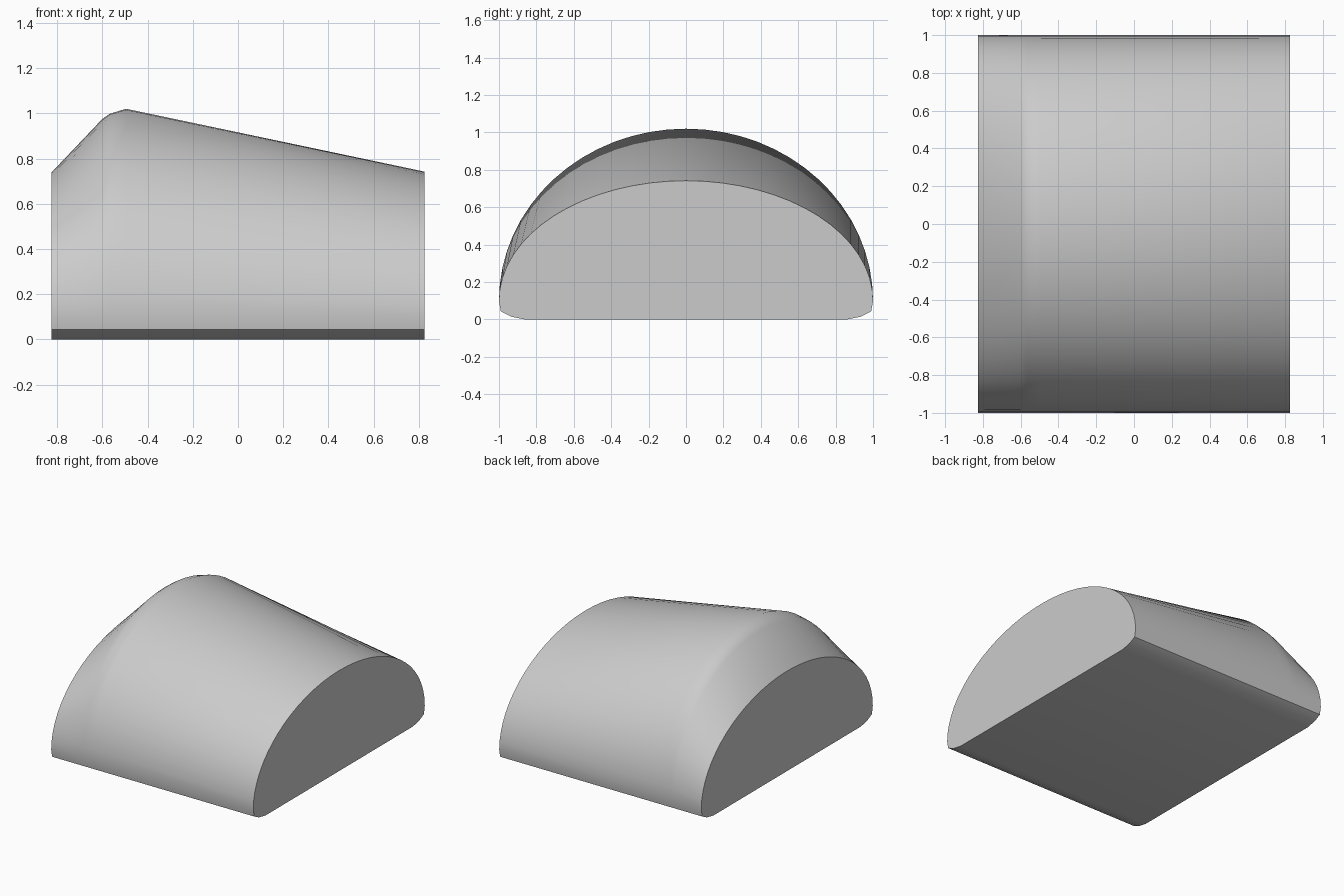
import bpy
import bmesh
import math

cube = bpy.data.objects.get("Cube")
if cube:
    bpy.data.objects.remove(cube, do_unlink=True)

# Material
grey = bpy.data.materials.new("light grey")
grey.use_nodes = True
colour = (0.6, 0.6, 0.6, 1.0)
grey.diffuse_color = colour
grey.node_tree.nodes["Principled BSDF"].inputs["Base Color"].default_value = colour

ARCH_STEPS = 32
SPRING = 0.1  # height where the arch meets the rounded foot


def section(x, height):
    """Half-ellipse arch over a flat base with softened lower corners."""
    arch = []
    for i in range(ARCH_STEPS + 1):
        a = math.pi * i / ARCH_STEPS
        arch.append((x, math.cos(a), SPRING + (height - SPRING) * math.sin(a)))
    foot = [(0.99, 0.043), (0.935, 0.015), (0.86, 0.0)]
    left = [(x, -y, z) for y, z in foot]
    right = [(x, y, z) for y, z in reversed(foot)]
    return arch + left + right


# Body: sections lofted along x, with a rounded ridge near one end
stations = [(-0.825, 0.738), (-0.6, 0.975), (-0.567, 0.998),
            (-0.495, 1.02), (0.825, 0.742)]
bm = bmesh.new()
rings = [[bm.verts.new(p) for p in section(x, h)] for x, h in stations]
for a, b in zip(rings, rings[1:]):
    n = len(a)
    for i in range(n):
        j = (i + 1) % n
        bm.faces.new((a[i], a[j], b[j], b[i]))

# Flat end caps
bm.faces.new(rings[0])
bm.faces.new(rings[-1])
bmesh.ops.recalc_face_normals(bm, faces=bm.faces[:])

mesh = bpy.data.meshes.new("arched_body")
bm.to_mesh(mesh)
bm.free()
mesh.materials.append(grey)
body = bpy.data.objects.new("arched_body", mesh)
bpy.context.collection.objects.link(body)

# Smooth shell with crisp cap edges
bpy.ops.object.select_all(action="DESELECT")
body.select_set(True)
bpy.context.view_layer.objects.active = body
bpy.ops.object.shade_smooth_by_angle(angle=math.radians(35))
